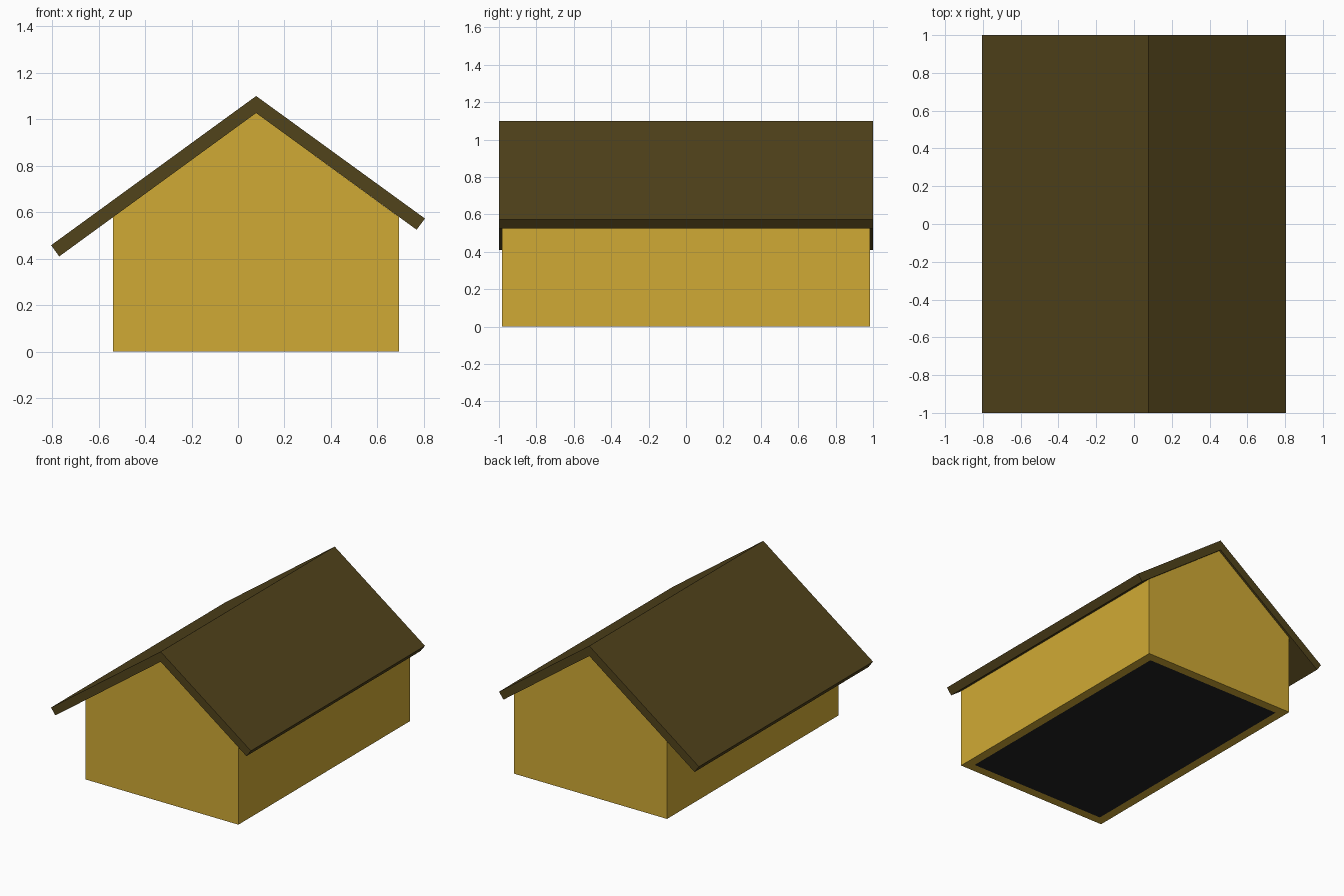
import bpy
import bmesh

if "Cube" in bpy.data.objects:
    bpy.data.objects.remove(bpy.data.objects["Cube"])


def material(name, color):
    mat = bpy.data.materials.new(name)
    mat.diffuse_color = (*color, 1)
    mat.use_nodes = True
    mat.node_tree.nodes["Principled BSDF"].inputs["Base Color"].default_value = mat.diffuse_color
    return mat


def prism(name, profile, y0, y1, mat):
    """Extrude a front-view (x, z) profile from y0 to y1."""
    bm = bmesh.new()
    face = bm.faces.new([bm.verts.new((x, y0, z)) for x, z in profile])
    ext = bmesh.ops.extrude_face_region(bm, geom=[face])
    verts = [v for v in ext["geom"] if isinstance(v, bmesh.types.BMVert)]
    bmesh.ops.translate(bm, verts=verts, vec=(0, y1 - y0, 0))
    bmesh.ops.recalc_face_normals(bm, faces=bm.faces)
    mesh = bpy.data.meshes.new(name)
    bm.to_mesh(mesh)
    bm.free()
    mesh.materials.append(mat)
    obj = bpy.data.objects.new(name, mesh)
    bpy.context.collection.objects.link(obj)
    return obj


yellow = material("wall_yellow", (0.63, 0.40, 0.035))
brown = material("roof_brown", (0.083, 0.056, 0.011))
dark = material("floor_dark", (0.016, 0.016, 0.016))

X0, X1, Y, T = -0.537, 0.693, 0.985, 0.065   # wall footprint and thickness
RIDGE, APEX, SLOPE = 0.078, 1.026, 0.728     # ridge x, underside height, pitch


def under_roof(x):
    return APEX - SLOPE * abs(x - RIDGE)


# Gable walls, front and back
gable = [(X0, 0), (X1, 0), (X1, under_roof(X1)), (RIDGE, APEX), (X0, under_roof(X0))]
prism("front_wall", gable, -Y, -Y + T, yellow)
prism("back_wall", gable, Y - T, Y, yellow)

# Side walls with tops cut to the roof pitch
for name, a, b in (("left_wall", X0, X0 + T), ("right_wall", X1 - T, X1)):
    prism(name, [(a, 0), (b, 0), (b, under_roof(b)), (a, under_roof(a))],
          -Y + T, Y - T, yellow)

# Floor slab between the walls
prism("floor", [(X0 + T, 0), (X1 - T, 0), (X1 - T, 0.04), (X0 + T, 0.04)],
      -Y + T, Y - T, dark)

# Roof: two pitched slabs mitred at the ridge, longer eave on the left
roof = [(-0.804, 0.457), (-0.769, 0.409), (RIDGE, APEX),
        (0.768, 0.524), (0.804, 0.572), (RIDGE, 1.099)]
prism("roof", roof, -1, 1, brown)
